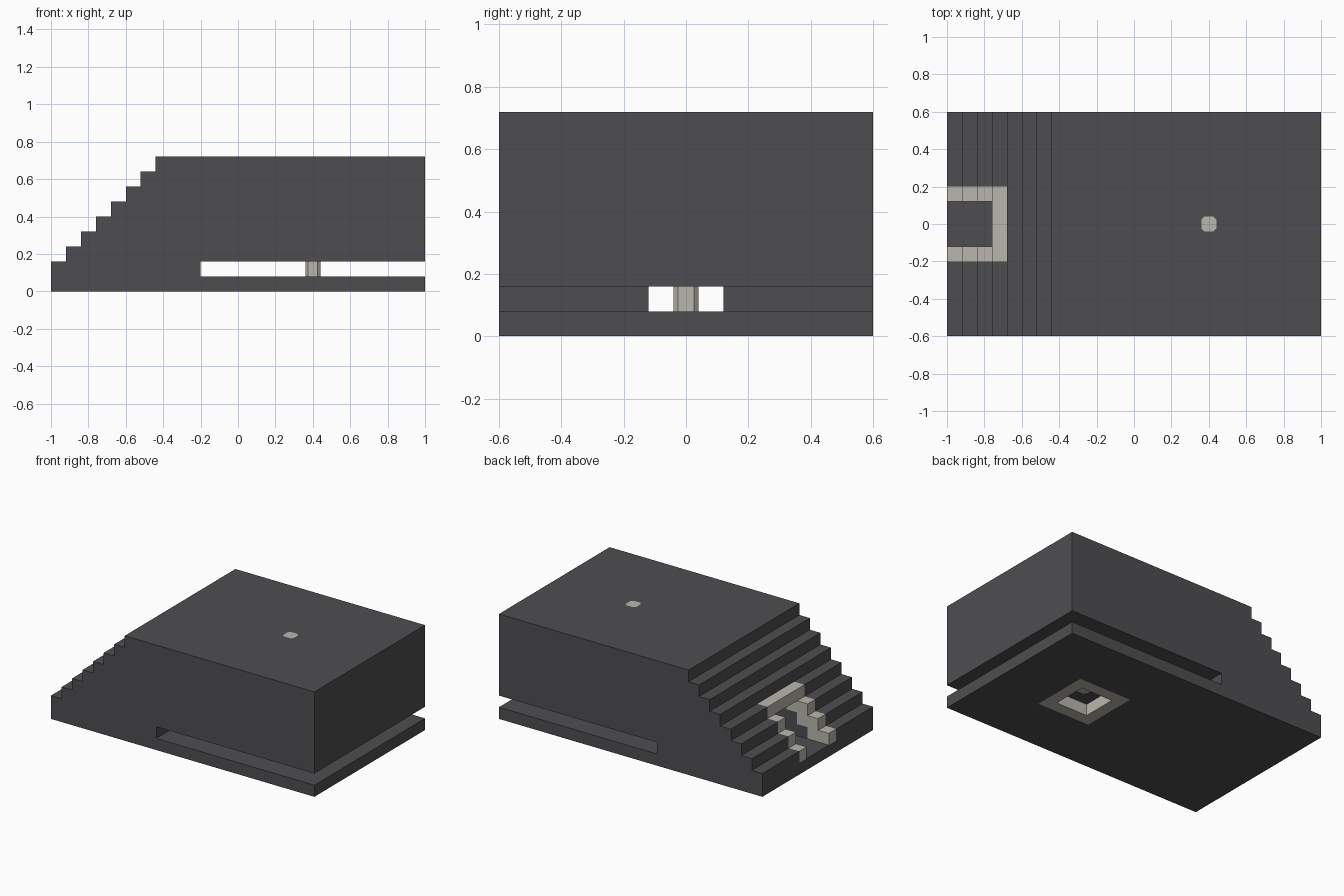
import bpy
import bmesh

cube = bpy.data.objects.get("Cube")
if cube:
    bpy.data.objects.remove(cube, do_unlink=True)


def material(name, rgb):
    mat = bpy.data.materials.new(name)
    mat.use_nodes = True
    mat.diffuse_color = (*rgb, 1)
    mat.node_tree.nodes["Principled BSDF"].inputs["Base Color"].default_value = (*rgb, 1)
    return mat


dark = material("dark_stone", (0.076, 0.074, 0.082))
pale = material("pale_stone", (0.49, 0.47, 0.42))

U = 0.08  # one step


def prism(name, points, low, high, mat, axis="y"):
    """Extrude a closed (x, z) profile along y, or an (x, y) profile along z."""
    bm = bmesh.new()
    if axis == "y":
        verts = [bm.verts.new((a, low, b)) for a, b in points]
        shift = (0, high - low, 0)
    else:
        verts = [bm.verts.new((a, b, low)) for a, b in points]
        shift = (0, 0, high - low)
    face = bm.faces.new(verts)
    extruded = bmesh.ops.extrude_face_region(bm, geom=[face], use_keep_orig=True)
    moved = [g for g in extruded["geom"] if isinstance(g, bmesh.types.BMVert)]
    bmesh.ops.translate(bm, verts=moved, vec=shift)
    bmesh.ops.recalc_face_normals(bm, faces=bm.faces)
    mesh = bpy.data.meshes.new(name)
    bm.to_mesh(mesh)
    bm.free()
    mesh.materials.append(mat)
    obj = bpy.data.objects.new(name, mesh)
    bpy.context.collection.objects.link(obj)
    return obj


def rect(x0, x1, z0, z1):
    return [(x0, z0), (x1, z0), (x1, z1), (x0, z1)]


def cut(target, cutter):
    """Apply a boolean difference and remove the cutter."""
    mod = target.modifiers.new("cut", "BOOLEAN")
    mod.operation = "DIFFERENCE"
    mod.solver = "EXACT"
    mod.object = cutter
    bpy.context.view_layer.objects.active = target
    bpy.ops.object.modifier_apply(modifier=mod.name)
    bpy.data.objects.remove(cutter, do_unlink=True)


def stairs(count, start):
    """Points of a flight of steps climbing towards +x."""
    points = []
    for i in range(count):
        z = start + i * U
        points += [(-1 + i * U, z), (-1 + (i + 1) * U, z)]
    return points


# Stepped body with the long slot open on three sides
steps = stairs(7, 2 * U)
profile = [(-1, 0), (1, 0), (1, U), (-0.2, U), (-0.2, 2 * U), (1, 2 * U), (1, 0.72), (-0.44, 0.72)]
body = prism("stepped_body", profile + steps[::-1], -0.6, 0.6, dark)

# Pocket for the door surround, then the passage to the slot
lower = [(-1.1, U), (-0.84, U), (-0.84, 2 * U), (-0.76, 2 * U), (-0.76, 3 * U), (-0.68, 3 * U)]
cut(body, prism("pocket_cutter", lower + [(-0.68, 0.45), (-1.1, 0.45)], -0.2, 0.2, dark))
passage = [(-1.1, U), (-0.15, U), (-0.15, 2 * U), (-0.6, 2 * U), (-0.6, 4 * U), (-1.1, 4 * U)]
cut(body, prism("passage_cutter", passage, -0.12, 0.12, dark))

# Door surround: stepped sides and a lintel
side = [(-1, U)] + lower[1:] + stairs(4, 2 * U)[::-1]
for name, y in (("door_side_front", -0.2), ("door_side_back", 0.12)):
    prism(name, side, y, y + U, pale)
prism("door_lintel", rect(-0.76, -0.68, 4 * U, 5 * U), -0.12, 0.12, pale)

# Square collar around the opening in the base
cut(body, prism("collar_cutter", rect(0.2, 0.6, -0.2, 0.2), -0.1, 0.12, dark, "z"))
collar = prism("base_collar", rect(0.2, 0.6, -0.2, 0.2), 0, U, pale, "z")
cut(collar, prism("opening_cutter", rect(0.28, 0.52, -0.12, 0.12), -0.1, 0.2, pale, "z"))

# Bevelled post, flush with the roof
h, c = 0.04, 0.025
corners = [(h, c), (c, h), (-c, h), (-h, c), (-h, -c), (-c, -h), (c, -h), (h, -c)]
post_outline = [(0.4 + x, y) for x, y in corners]
cut(body, prism("post_cutter", post_outline, 0.12, 0.8, dark, "z"))
prism("centre_post", post_outline, U, 0.72, pale, "z")
